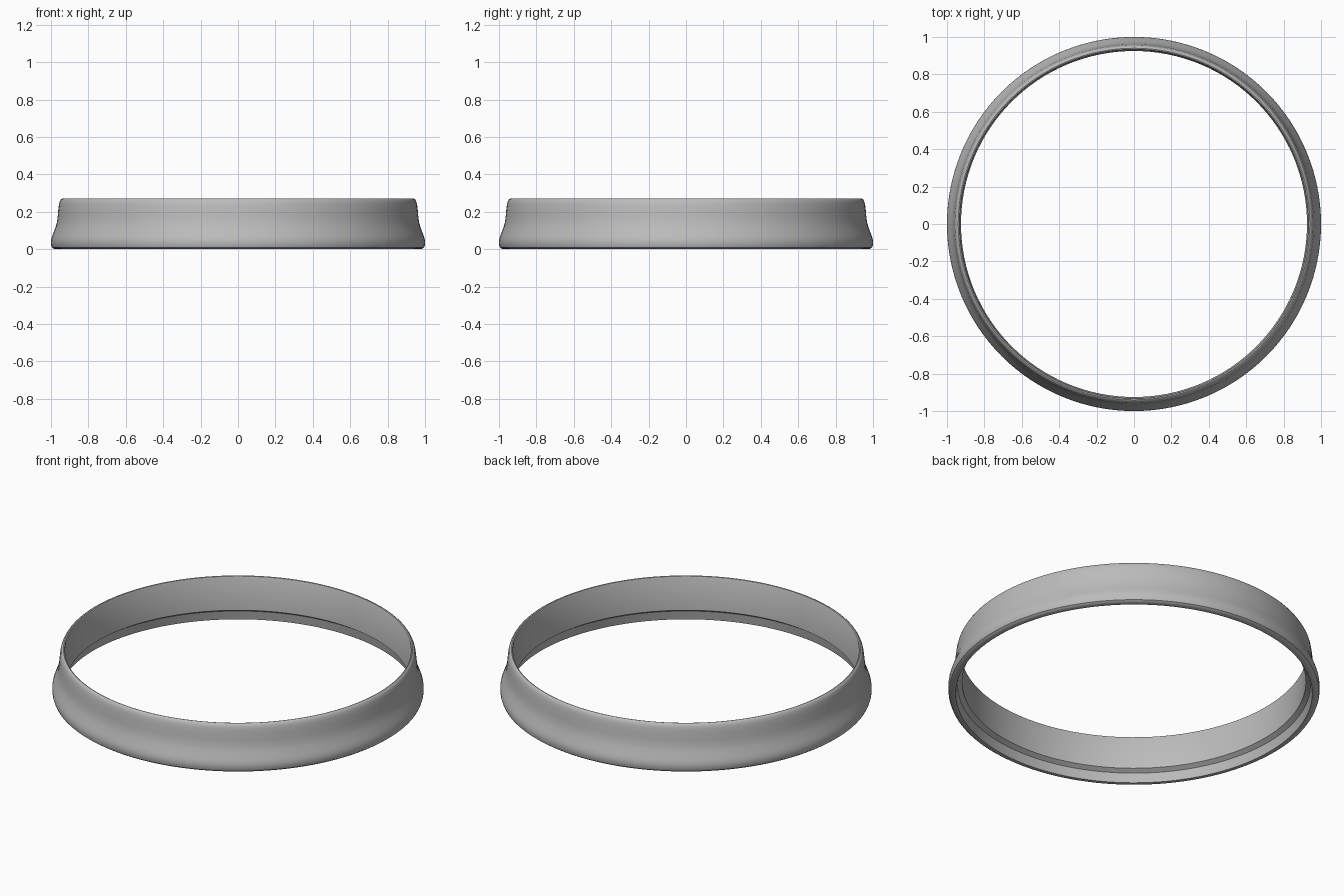
import bpy, bmesh, math

if "Cube" in bpy.data.objects:
    bpy.data.objects.remove(bpy.data.objects["Cube"])

SEGMENTS = 128

# Ring cross-section (radius, height), from the inner foot round the outside
PROFILE = [
    (0.96, 0.0), (0.974, 0.0), (0.986, 0.003), (0.995, 0.01), (0.999, 0.022),
    (1.0, 0.04), (0.998, 0.055), (0.992, 0.073), (0.983, 0.097),
    (0.974, 0.122), (0.968, 0.145), (0.964, 0.175), (0.961, 0.21),
    (0.957, 0.24), (0.953, 0.256), (0.947, 0.266), (0.94, 0.27),  # rounded lip
    (0.934, 0.268), (0.931, 0.262),
    (0.925, 0.07), (0.95, 0.054),                                # inner ledge
]


def lathe(name, profile, material):
    bm = bmesh.new()
    rings = []
    for i in range(SEGMENTS):
        a = 2 * math.pi * i / SEGMENTS
        rings.append([bm.verts.new((r * math.cos(a), r * math.sin(a), z))
                      for r, z in profile])
    n = len(profile)
    for i in range(SEGMENTS):
        a, b = rings[i], rings[(i + 1) % SEGMENTS]
        for j in range(n):
            k = (j + 1) % n
            bm.faces.new((a[j], b[j], b[k], a[k]))
    bmesh.ops.recalc_face_normals(bm, faces=bm.faces)
    mesh = bpy.data.meshes.new(name)
    bm.to_mesh(mesh)
    bm.free()
    mesh.materials.append(material)
    obj = bpy.data.objects.new(name, mesh)
    bpy.context.collection.objects.link(obj)
    bpy.context.view_layer.objects.active = obj
    obj.select_set(True)
    bpy.ops.object.shade_smooth_by_angle(angle=math.radians(30))
    return obj


gray = bpy.data.materials.new("plain gray")
gray.diffuse_color = (0.5, 0.5, 0.5, 1)
gray.use_nodes = True
gray.node_tree.nodes["Principled BSDF"].inputs["Base Color"].default_value = gray.diffuse_color

# Flared ring with a stepped inside
lathe("flared_ring", PROFILE, gray)
